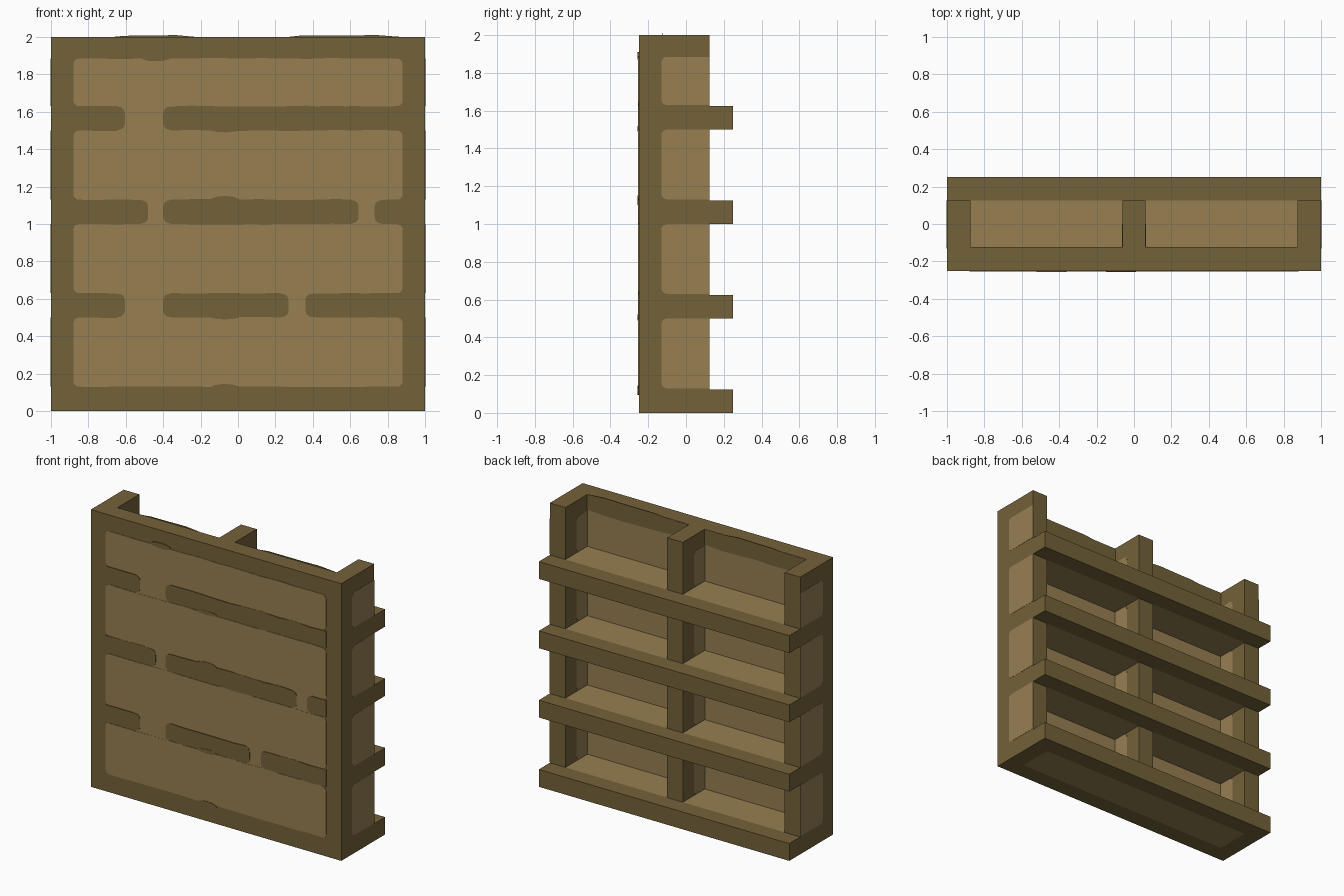
import bpy, bmesh, math, random

if "Cube" in bpy.data.objects:
    bpy.data.objects.remove(bpy.data.objects["Cube"])

random.seed(4)


def material(name, rgb):
    m = bpy.data.materials.new(name)
    m.diffuse_color = (*rgb, 1)
    m.use_nodes = True
    m.node_tree.nodes["Principled BSDF"].inputs["Base Color"].default_value = m.diffuse_color
    return m


DARK = material("dark wood", (0.174, 0.122, 0.041))
LIGHT = material("light wood", (0.309, 0.212, 0.083))


def finish(bm, name, mats):
    bmesh.ops.recalc_face_normals(bm, faces=bm.faces)
    mesh = bpy.data.meshes.new(name)
    bm.to_mesh(mesh)
    bm.free()
    for m in mats:
        mesh.materials.append(m)
    ob = bpy.data.objects.new(name, mesh)
    bpy.context.collection.objects.link(ob)
    return ob


def box(name, lo, hi, mat=DARK, light_side=None):
    """Box between two corners; light_side=(axis, sign) paints one face light."""
    bm = bmesh.new()
    bmesh.ops.create_cube(bm, size=1)
    for v in bm.verts:
        v.co = [lo[i] + (v.co[i] + 0.5) * (hi[i] - lo[i]) for i in range(3)]
    bmesh.ops.recalc_face_normals(bm, faces=bm.faces)
    bm.normal_update()
    if light_side:
        for f in bm.faces:
            if f.normal[light_side[0]] * light_side[1] > 0.9:
                f.material_index = 1
    return finish(bm, name, [mat, LIGHT])


def outline(u0, v0, u1, v1, radii=(0.03,) * 4, wave=0.003):
    """Rounded rectangle whose long horizontal edges wobble slightly."""
    corners = [(u0, v0, 180), (u1, v0, 270), (u1, v1, 0), (u0, v1, 90)]
    pts = []
    for i, ((u, v, start), r) in enumerate(zip(corners, radii)):
        cu = u + r * (1 if u == u0 else -1)
        cv = v + r * (1 if v == v0 else -1)
        for k in range(5 if r else 1):
            a = math.radians(start + k * 22.5)
            pts.append((cu + r * math.cos(a), cv + r * math.sin(a)))
        steps = int((u1 - u0) / 0.12)
        if i in (0, 2) and wave and steps > 2:
            for k in range(1, steps):
                t = k / steps
                uu = u0 + (u1 - u0) * (t if i == 0 else 1 - t)
                if u0 + 0.04 < uu < u1 - 0.04:
                    pts.append((uu, v + random.uniform(-wave, wave)))
    return pts


def lens(u, v, w, h):
    return [(u + w * math.cos(k * math.pi / 6), v + h * math.sin(k * math.pi / 6))
            for k in range(12)]


def plates(name, outlines, axis, at, sign, height, mat):
    """Thin painted plates standing proud of a surface."""
    bm = bmesh.new()
    for pts in outlines:
        rings = []
        for d in (-0.001, height):
            ring = []
            for p in pts:
                co = list(p)
                co.insert(axis, at + sign * d)
                ring.append(bm.verts.new(co))
            rings.append(ring)
        n = len(pts)
        bm.faces.new(rings[0][::-1])
        bm.faces.new(rings[1])
        for i in range(n):
            j = (i + 1) % n
            bm.faces.new((rings[0][i], rings[0][j], rings[1][j], rings[1][i]))
    return finish(bm, name, [mat])


# Front panel, light on its inner face
box("front_panel", (-1, -0.25, 0), (1, -0.125, 2), DARK, (1, 1))

# Uprights
for name, x0, x1 in (("left_upright", -1, -0.875), ("middle_upright", -0.0625, 0.0625),
                     ("right_upright", 0.875, 1)):
    box(name, (x0, -0.125, 0), (x1, 0.125, 2), DARK,
        (2, -1) if name.startswith("middle") else None)

# Shelves: light boards in each bay and a dark lip along the back
bays = [(-0.875, -0.0625), (0.0625, 0.875)]
for i in range(4):
    z = i * 0.5
    for (x0, x1), side in zip(bays, ("left", "right")):
        box(f"shelf_{i + 1}_{side}", (x0, -0.125, z), (x1, 0.125, z + 0.125), LIGHT)
    box(f"shelf_lip_{i + 1}", (-1, 0.125, z), (1, 0.25, z + 0.125))

# Dark band at the top of the inner wall
plates("inner_top_band", [outline(x0, 1.89, x1, 2, (0,) * 4, 0.012) for x0, x1 in bays],
       1, -0.125, 1, 0.0015, DARK)

# Light panels on the front
rows = [(0.13, 0.5), (0.63, 1.0), (1.13, 1.5), (1.63, 1.885)]
plates("front_light_panels", [outline(-0.88, a, 0.88, b) for a, b in rows],
       1, -0.25, -1, 0.003, LIGHT)

# Dark bars between the panels, broken by light gaps
bars = {0.5: [(-0.605, -0.4), (0.27, 0.36)],
        1.0: [(-0.48, -0.4), (0.645, 0.73)],
        1.5: [(-0.605, -0.4)]}
gap_shapes, bar_shapes = [], []
for z, gaps in bars.items():
    edges = [-0.88] + [e for g in gaps for e in g] + [0.88]
    for a, b in gaps:
        gap_shapes.append(outline(a - 0.04, z - 0.03, b + 0.04, z + 0.16, (0,) * 4, 0))
    for a, b in zip(edges[::2], edges[1::2]):
        left = 0.0 if a == -0.88 else 0.035
        right = 0.0 if b == 0.88 else 0.035
        bar_shapes.append(outline(a, z + 0.003, b, z + 0.127, (left, right, right, left), 0.006))
plates("front_light_gaps", gap_shapes, 1, -0.25, -1, 0.0015, LIGHT)
plates("front_dark_bars", bar_shapes, 1, -0.25, -1, 0.0045, DARK)
plates("front_dark_bumps",
       [lens(-0.07, 0.12, 0.08, 0.025), lens(-0.07, 1.125, 0.08, 0.025),
        lens(-0.07, 1.505, 0.08, 0.015), lens(-0.44, 1.89, 0.08, 0.02),
        lens(-0.07, 0.505, 0.08, 0.015)], 1, -0.25, -1, 0.006, DARK)

# Light panels on the outer sides
side = [outline(-0.13, a, 0.125, b, (0.03, 0, 0, 0.03)) for a, b in rows]
for name, s in (("left", -1), ("right", 1)):
    plates(f"{name}_side_panels", side, 0, s, s, 0.0015, LIGHT)

# Light panels on the inner faces of the uprights
inner = [outline(-0.125, a, 0.0, b, (0, 0.03, 0.03, 0)) for a, b in rows]
for i, (x0, x1) in enumerate(bays):
    plates(f"bay_{i + 1}_left_panels", inner, 0, x0, 1, 0.0015, LIGHT)
    plates(f"bay_{i + 1}_right_panels", inner, 0, x1, -1, 0.0015, LIGHT)
